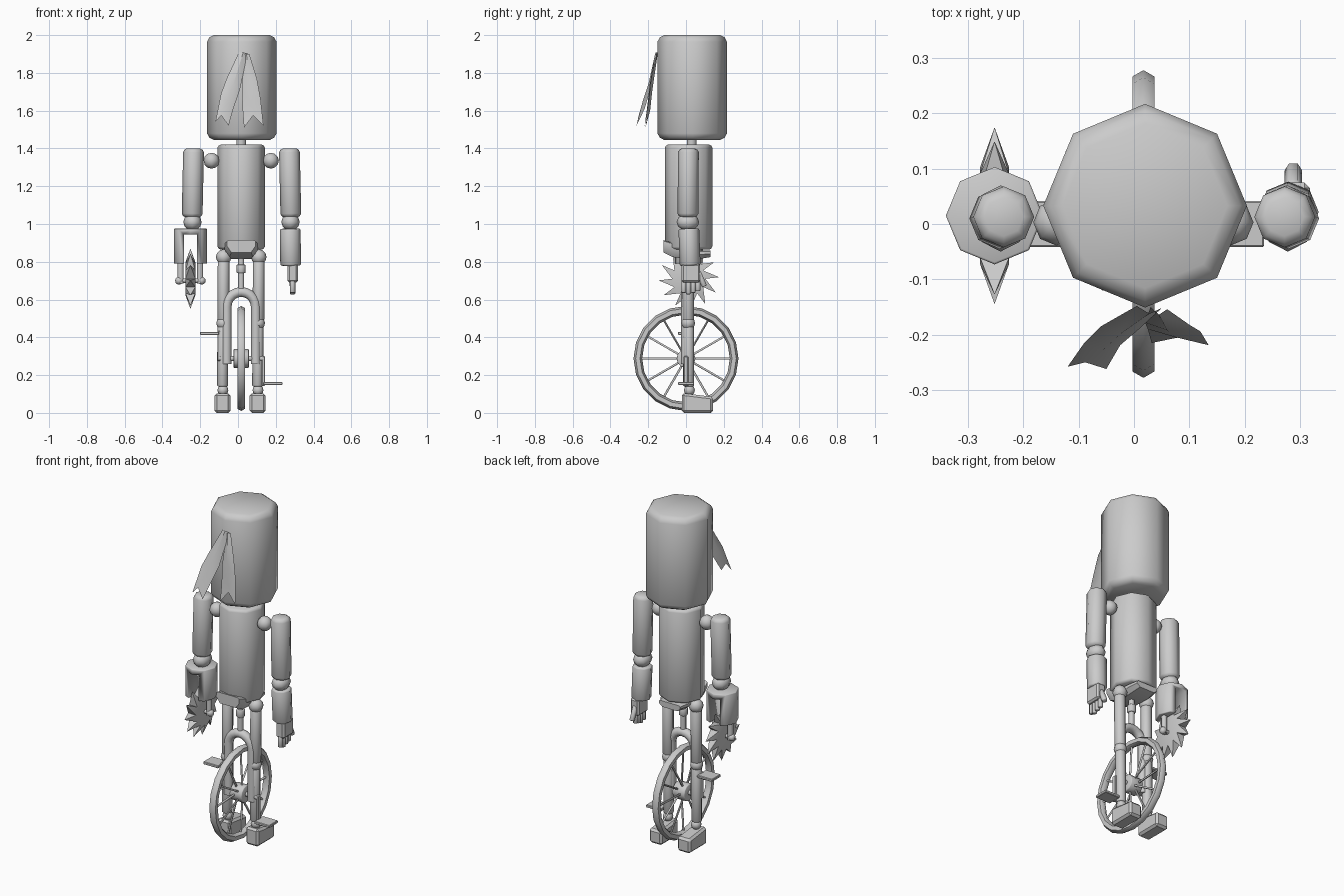
import bpy, bmesh, math
from mathutils import Vector

if "Cube" in bpy.data.objects:
    bpy.data.objects.remove(bpy.data.objects["Cube"])

grey = bpy.data.materials.new("grey")
grey.diffuse_color = (0.6, 0.6, 0.6, 1)
grey.use_nodes = True
grey.node_tree.nodes["Principled BSDF"].inputs["Base Color"].default_value = grey.diffuse_color


def finish(name, bm, angle=60):
    bmesh.ops.recalc_face_normals(bm, faces=bm.faces[:])
    mesh = bpy.data.meshes.new(name)
    bm.to_mesh(mesh)
    bm.free()
    obj = bpy.data.objects.new(name, mesh)
    bpy.context.collection.objects.link(obj)
    mesh.materials.append(grey)
    bpy.ops.object.select_all(action='DESELECT')
    obj.select_set(True)
    bpy.context.view_layer.objects.active = obj
    bpy.ops.object.shade_smooth_by_angle(angle=math.radians(angle))
    return obj


def lathe(name, a, b, prof, n=8, turn=0.0):
    """Rings of (fraction along a-b, radius), capped at both ends."""
    a, b = Vector(a), Vector(b)
    rot = Vector((0, 0, 1)).rotation_difference(b - a)
    bm = bmesh.new()
    rings = []
    for t, r in prof:
        rings.append([bm.verts.new(a.lerp(b, t) + rot @ Vector(
            (r * math.cos(turn + math.tau * i / n), r * math.sin(turn + math.tau * i / n), 0)))
            for i in range(n)])
    for p, q in zip(rings, rings[1:]):
        for i in range(n):
            bm.faces.new((p[i], p[(i + 1) % n], q[(i + 1) % n], q[i]))
    bm.faces.new(rings[0][::-1])
    bm.faces.new(rings[-1])
    return finish(name, bm)


def rod(name, a, b, r, bevel=0.0, n=8, turn=0.0):
    """Straight cylinder with optional chamfered ends."""
    if not bevel:
        return lathe(name, a, b, [(0, r), (1, r)], n, turn)
    t = bevel / (Vector(b) - Vector(a)).length
    return lathe(name, a, b, [(0, r - bevel), (t * .35, r - bevel * .35), (t, r),
                              (1 - t, r), (1 - t * .35, r - bevel * .35), (1, r - bevel)], n, turn)


def ball(name, c, r, scale=(1, 1, 1)):
    bm = bmesh.new()
    bmesh.ops.create_uvsphere(bm, u_segments=8, v_segments=6, radius=r)
    for v in bm.verts:
        v.co = Vector(v.co[i] * scale[i] + c[i] for i in range(3))
    return finish(name, bm)


def box(name, lo, hi, bevel=0.0, shape=None):
    bm = bmesh.new()
    bmesh.ops.create_cube(bm, size=1)
    for v in bm.verts:
        v.co = Vector(lo[i] + (v.co[i] + .5) * (hi[i] - lo[i]) for i in range(3))
        if shape:
            shape(v.co)
    if bevel:
        bmesh.ops.bevel(bm, geom=bm.edges[:], offset=bevel, segments=1, affect='EDGES')
    return finish(name, bm, 30)


def sweep(name, path, r, n=8, closed=False):
    """Round tube along a path lying in one plane."""
    bm = bmesh.new()
    pts = [Vector(p) for p in path]
    normal = (pts[1] - pts[0]).cross(pts[len(pts) // 2] - pts[0]).normalized()
    rings, m = [], len(pts)
    for i, p in enumerate(pts):
        nxt = pts[(i + 1) % m] if closed or i < m - 1 else p
        prv = pts[i - 1] if closed or i else p
        side = (nxt - prv).normalized().cross(normal)
        rings.append([bm.verts.new(p + r * (side * math.cos(math.tau * k / n) + normal * math.sin(math.tau * k / n)))
                      for k in range(n)])
    for i in range(m if closed else m - 1):
        p, q = rings[i], rings[(i + 1) % m]
        for k in range(n):
            bm.faces.new((p[k], p[(k + 1) % n], q[(k + 1) % n], q[k]))
    if not closed:
        bm.faces.new(rings[0])
        bm.faces.new(rings[-1])
    return finish(name, bm)


CX = 0.017  # middle plane of the figure

# Head, neck and torso
rod("head", (0.02, 0.033, 1.445), (0.02, 0.033, 2.0), 0.184, 0.035)
rod("neck", (CX, 0.03, 1.40), (CX, 0.03, 1.46), 0.026)
rod("torso", (CX, 0.014, 0.865), (CX, 0.014, 1.42), 0.125, 0.015)


# Headband tails: creased ribbons with a notched end
def ribbon(name, left, right, ys, notch):
    bm = bmesh.new()
    rows = []
    for (x0, z0), (x1, z1), y in zip(left, right, ys):
        mid = ((x0 + x1) / 2, y - 0.014, (z0 + z1) / 2)
        rows.append([bm.verts.new(c) for c in ((x0, y, z0), mid, (x1, y - 0.004, z1))])
    rows[-1][1].co = Vector(notch)
    for p, q in zip(rows, rows[1:]):
        for i in range(2):
            bm.faces.new((p[i], p[i + 1], q[i + 1], q[i]))
    bmesh.ops.solidify(bm, geom=bm.faces[:], thickness=0.006)
    finish(name, bm, 30)


ribbon("headband_tail_left", [(.005, 1.91), (-.06, 1.77), (-.09, 1.69), (-.12, 1.54)],
       [(.05, 1.905), (.01, 1.71), (-.025, 1.61), (-.05, 1.52)],
       (-.148, -.185, -.215, -.258), (-.088, -.25, 1.575))
ribbon("headband_tail_right", [(.03, 1.9), (.02, 1.71), (.025, 1.6), (.032, 1.51)],
       [(.06, 1.9), (.10, 1.77), (.12, 1.66), (.135, 1.52)],
       (-.15, -.178, -.19, -.215), (.08, -.205, 1.575))

# Arms and legs
for side, s in (("left", -1), ("right", 1)):
    x = -0.235 if s < 0 else 0.272
    ball("shoulder_" + side, (CX + s * 0.157, 0.003, 1.335), 0.042)
    rod("upper_arm_" + side, (x + s * 0.008, 0.01, 1.035), (x, 0.013, 1.40), 0.055, 0.02)
    ball("elbow_" + side, (x + s * 0.006, 0.01, 1.01), 0.057, (.85, 1.05, .8))
    hx = CX + s * 0.093
    ball("hip_" + side, (hx, 0.013, 0.825), 0.041)
    rod("thigh_" + side, (hx - 0.002, 0.012, 0.49), (hx, 0.012, 0.81), 0.031, 0.006)
    ball("knee_" + side, (hx - 0.003, 0.012, 0.475), 0.036)
    rod("shin_" + side, (hx - 0.006, 0.014, 0.14), (hx - 0.004, 0.013, 0.46), 0.029, 0.006)
    ball("ankle_" + side, (hx - 0.004, 0.018, 0.12), 0.029)

    def toe(co):
        if co.y > 0.1 and co.z > 0.05:
            co.z -= 0.02
    fx = hx - 0.006
    box("foot_" + side, (fx - 0.042, -0.022, 0), (fx + 0.042, 0.143, 0.105), 0.012, toe)

# Forearm and open hand
rod("forearm", (0.279, 0.022, 0.78), (0.276, 0.015, 0.975), 0.055, 0.008)
box("palm", (0.262, -0.024, 0.69), (0.318, 0.075, 0.79), 0.01)
for i in range(4):
    y = -0.012 + i * 0.025
    rod("finger_%d" % (i + 1), (0.289, y, 0.628 + 0.008 * abs(i - 1)), (0.289, y, 0.70), 0.0145, 0.004, 6)
rod("thumb", (0.288, 0.098, 0.67), (0.288, 0.065, 0.745), 0.016, 0.004, 6)

# Saw arm: slotted drum, two prongs and axle
SX, SY, SZ = -0.252, 0.015, 0.71
drum = rod("saw_drum", (SX, SY, 0.79), (SX, SY, 0.975), 0.088, 0.004)
slot = box("slot_cutter", (SX - 0.034, -0.2, 0.7), (SX + 0.034, 0.2, 0.945))
slot.hide_render = True
slot.hide_set(True)
cut = drum.modifiers.new("slot", 'BOOLEAN')
cut.operation, cut.object, cut.solver = 'DIFFERENCE', slot, 'EXACT'
for s in (-1, 1):
    px = SX + s * 0.052
    rod("saw_prong", (px, SY, 0.685), (px, SY, 0.80), 0.016)
    ball("saw_knob", (px + s * 0.008, SY, 0.70), 0.021)
rod("saw_axle", (SX - 0.06, SY, 0.70), (SX + 0.06, SY, 0.70), 0.012)

# Circular saw blade with swept teeth
bm = bmesh.new()
N = 12


def polar(x, r, a):
    return bm.verts.new((SX + x, SY + r * math.cos(a), SZ + r * math.sin(a)))


rims = [[polar(x, 0.088, math.tau * i / N) for i in range(N)] for x in (-.026, .026)]
tips = [polar(0, 0.16, math.tau * (i + 0.1) / N) for i in range(N)]
bm.faces.new(rims[0])
bm.faces.new(rims[1])
for i in range(N):
    j = (i + 1) % N
    for r in rims:
        bm.faces.new((r[i], r[j], tips[i]))
    for k in (i, j):
        bm.faces.new((rims[0][k], rims[1][k], tips[i]))
finish("saw_blade", bm, 30)

# Unicycle saddle: a curved block, high at the ends
bm = bmesh.new()
rows = []
for y, lo, hi, w in ((-.12, .85, .915, .075), (-.07, .825, .90, .088), (0.0, .815, .87, .075),
                     (.07, .815, .86, .08), (.13, .825, .86, .07)):
    rows.append([bm.verts.new((CX + w * a, y, z)) for a, z in
                 ((-.7, lo), (.7, lo), (1, (lo + hi) / 2), (1, hi - .005), (.85, hi), (-.85, hi),
                  (-1, hi - .005), (-1, (lo + hi) / 2))])
for p, q in zip(rows, rows[1:]):
    for i in range(8):
        bm.faces.new((p[i], p[(i + 1) % 8], q[(i + 1) % 8], q[i]))
bm.faces.new(rows[0])
bm.faces.new(rows[-1])
finish("saddle", bm, 40)

# Seat post, clamp and fork
rod("seat_post", (CX, 0, 0.65), (CX, 0, 0.83), 0.016)
rod("seat_clamp", (CX, 0, 0.74), (CX, 0, 0.785), 0.024, 0.004)
arch = [(CX + 0.077 * math.cos(math.pi * i / 10), 0, 0.563 + 0.077 * math.sin(math.pi * i / 10)) for i in range(11)]
sweep("fork", [(CX + 0.077, 0, 0.26)] + arch + [(CX - 0.077, 0, 0.26)], 0.026)

# Wheel: tyre, spokes and hub
WZ, WR = 0.288, 0.255
sweep("tyre", [(CX, WR * math.cos(math.tau * i / 20), WZ + WR * math.sin(math.tau * i / 20))
               for i in range(20)], 0.023, 6, True)
for i in range(12):
    a = math.tau * i / 12
    c, s = math.cos(a), math.sin(a)
    off = 0.012 if i % 2 else -0.012
    rod("spoke", (CX + off, 0.03 * c, WZ + 0.03 * s), (CX, 0.245 * c, WZ + 0.245 * s), 0.006, 0, 6)
rod("hub", (CX - 0.04, 0, WZ), (CX + 0.04, 0, WZ), 0.05, 0.004, 12)
rod("axle", (CX - 0.12, 0, WZ), (CX + 0.12, 0, WZ), 0.014)

# Cranks and pedals
for s in (-1, 1):
    x, z = CX + s * 0.118, WZ - s * 0.133
    box("crank", (x - 0.008, -0.012, min(z, WZ) - 0.012), (x + 0.008, 0.012, max(z, WZ) + 0.012), 0.003)
    x0, x1 = sorted((x, x + s * 0.1))
    box("pedal", (x0, -0.042, z - 0.008), (x1, 0.042, z + 0.008), 0.003)
